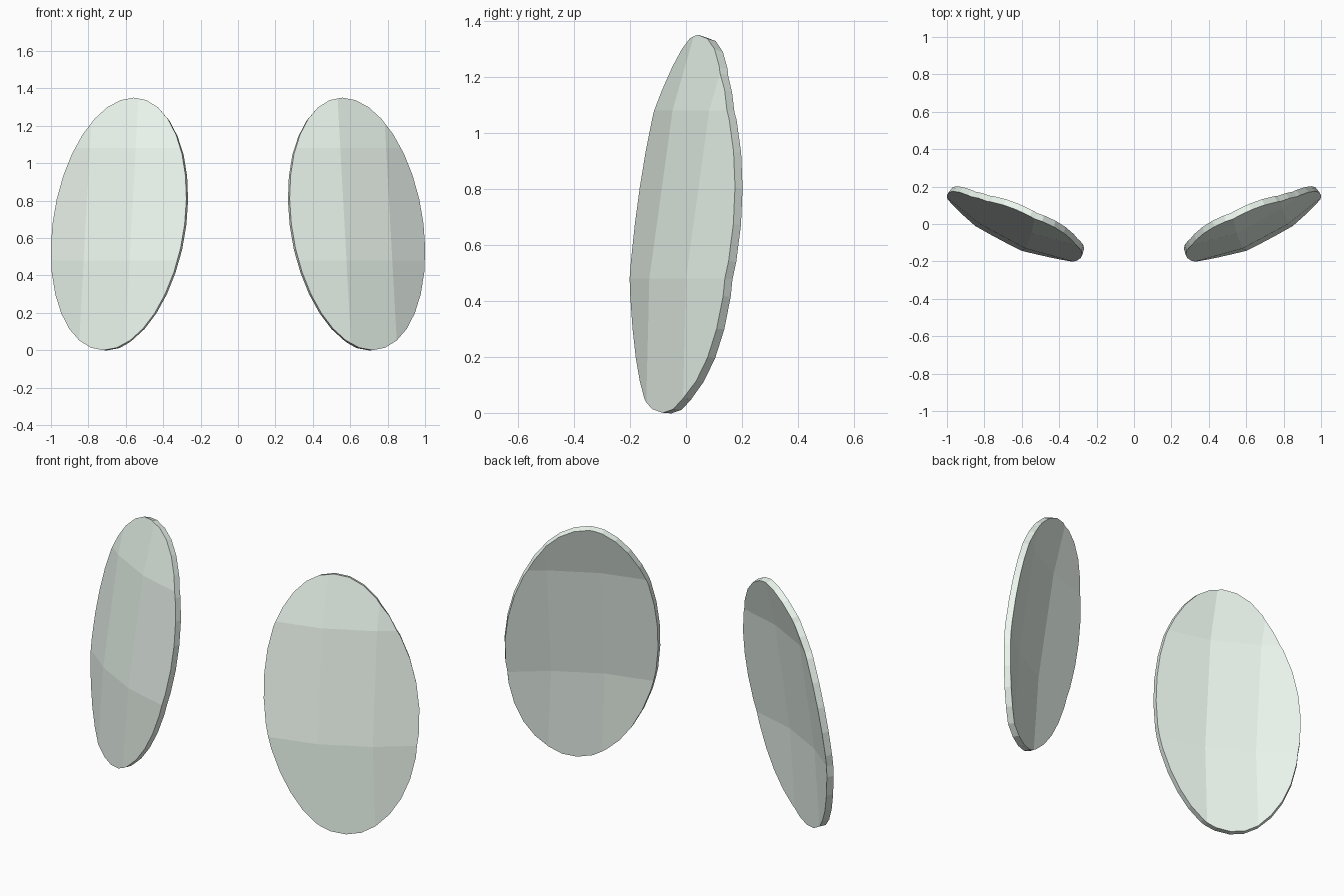
import bpy, bmesh, math

if "Cube" in bpy.data.objects:
    bpy.data.objects.remove(bpy.data.objects["Cube"])

SEGMENTS = 32
SLANT = 0.055                      # lean of the upright creases
DEPTH_X = [(0.2, -0.236), (0.58, -0.131), (0.825, 0.0), (1.05, 0.18)]
DEPTH_Z = [(0.0, -0.012), (0.48, 0.0), (1.08, 0.083), (1.35, 0.16)]

# pale shell material
shell = bpy.data.materials.new("pale_shell")
shell.diffuse_color = (0.84, 0.93, 0.86, 1)
shell.use_nodes = True
shell.node_tree.nodes["Principled BSDF"].inputs["Base Color"].default_value = shell.diffuse_color


def interp(points, v):
    """Piecewise linear lookup."""
    for (a, fa), (b, fb) in zip(points, points[1:]):
        if v <= b or (b, fb) == points[-1]:
            return fa + (fb - fa) * (v - a) / (b - a)


def curved_plate(name, side):
    bm = bmesh.new()
    # leaning oval outline, seen from the front
    ring = []
    for i in range(SEGMENTS):
        t = 2 * math.pi * i / SEGMENTS
        x = 0.6385 + 0.3625 * math.cos(t + 0.225)
        z = 0.675 + 0.675 * math.sin(t)
        ring.append(bm.verts.new((x, 0, z)))
    bm.faces.new(ring)

    # cut the oval into three columns and three rows
    cuts = [((x, 0, 0.48), (1, 0, SLANT)) for x, _ in DEPTH_X[1:3]]
    cuts += [((0, 0, z), (0, 0, 1)) for z, _ in DEPTH_Z[1:3]]
    for co, no in cuts:
        bmesh.ops.bisect_plane(bm, geom=bm.verts[:] + bm.edges[:] + bm.faces[:],
                               plane_co=co, plane_no=no, dist=1e-5)

    # fold along the cuts
    for v in bm.verts:
        u = v.co.x + SLANT * (v.co.z - 0.48)
        v.co.y = interp(DEPTH_X, u) + interp(DEPTH_Z, v.co.z)
        v.co.x *= side
    if side < 0:
        bmesh.ops.reverse_faces(bm, faces=bm.faces[:])

    mesh = bpy.data.meshes.new(name)
    bm.to_mesh(mesh)
    bm.free()
    mesh.materials.append(shell)
    obj = bpy.data.objects.new(name, mesh)
    bpy.context.collection.objects.link(obj)

    # plate thickness, added behind the front surface
    mod = obj.modifiers.new("thickness", 'SOLIDIFY')
    mod.thickness = 0.035
    mod.offset = -1
    mod.use_even_offset = True
    return obj


curved_plate("right_plate", 1)
curved_plate("left_plate", -1)
